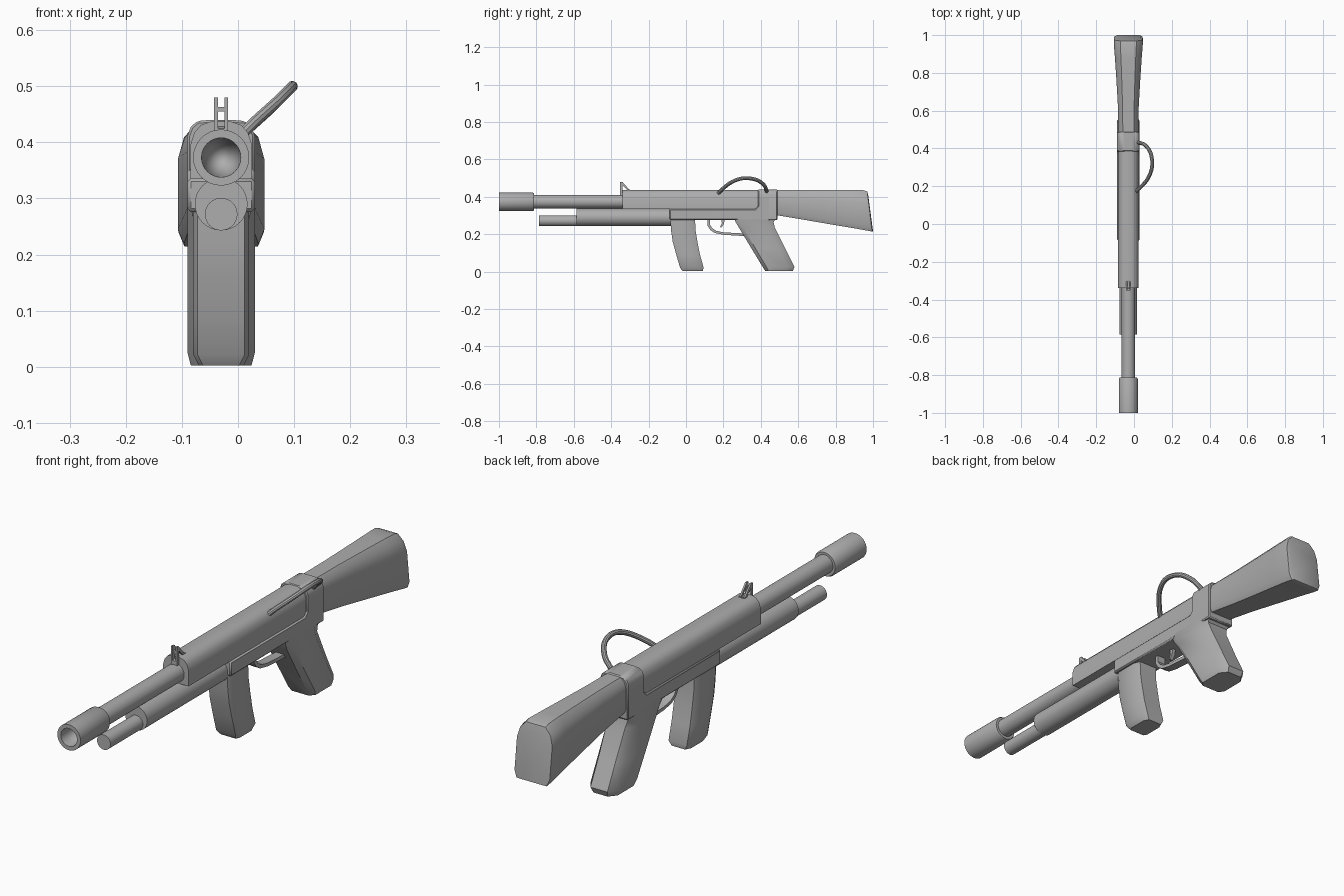
import bpy, bmesh, math
from mathutils import Vector

if "Cube" in bpy.data.objects:
    bpy.data.objects.remove(bpy.data.objects["Cube"])

CX = -0.03  # plane of symmetry
grey = bpy.data.materials.new("gunmetal_grey")
grey.diffuse_color = (0.42, 0.42, 0.42, 1)
grey.use_nodes = True
grey.node_tree.nodes["Principled BSDF"].inputs["Base Color"].default_value = grey.diffuse_color


def finish(name, bm, bevel=0, segs=2, angle=35):
    bmesh.ops.recalc_face_normals(bm, faces=bm.faces)
    me = bpy.data.meshes.new(name)
    bm.to_mesh(me)
    bm.free()
    ob = bpy.data.objects.new(name, me)
    bpy.context.collection.objects.link(ob)
    me.materials.append(grey)
    if bevel:
        m = ob.modifiers.new("bevel", 'BEVEL')
        m.width, m.segments, m.limit_method = bevel, segs, 'ANGLE'
        m.angle_limit = math.radians(30)
    bpy.ops.object.select_all(action='DESELECT')
    ob.select_set(True)
    bpy.context.view_layer.objects.active = ob
    bpy.ops.object.shade_smooth_by_angle(angle=math.radians(angle))
    return ob


def loft(name, rings, **kw):
    """Skin a list of equal-length point rings and cap both ends."""
    bm = bmesh.new()
    vs = [[bm.verts.new(p) for p in r] for r in rings]
    n = len(rings[0])
    for a, b in zip(vs, vs[1:]):
        for i in range(n):
            bm.faces.new((a[i], a[(i + 1) % n], b[(i + 1) % n], b[i]))
    bm.faces.new(vs[0])
    bm.faces.new(vs[-1])
    return finish(name, bm, **kw)


def lathe(name, profile, z, n=32):
    """Rings (y, radius) around a lengthwise axis at height z."""
    return loft(name, [[(CX + r * math.cos(2 * math.pi * i / n), y,
                         z + r * math.sin(2 * math.pi * i / n)) for i in range(n)]
                       for y, r in profile])


def side_plate(name, profile, half, cx=CX, **kw):
    """Side profile (y, z) extruded across x."""
    return loft(name, [[(cx + s * half, y, z) for y, z in profile] for s in (-1, 1)], **kw)


def section_y(y, half):
    """Mirrored cross-section of (half width, z) at y, given from bottom to top."""
    return [(CX + w, y, z) for w, z in half] + [(CX - w, y, z) for w, z in reversed(half)]


def section_z(z0, y0, z1, y1, w, c):
    """Chamfered section from front edge (y0, z0) to rear edge (y1, z1)."""
    half = [(w - c, 0), (w, .12), (w, .8), (w - c * 1.3, 1)]
    pts = [(CX + a, y0 + (y1 - y0) * t, z0 + (z1 - z0) * t) for a, t in half]
    return pts + [(2 * CX - x, y, z) for x, y, z in reversed(pts)]


def tube(name, pts, r, n=10):
    """Round tube through points, smoothed by Catmull-Rom interpolation."""
    p = [Vector(q) for q in pts]
    p = [2 * p[0] - p[1]] + p + [2 * p[-1] - p[-2]]
    path = []
    for i in range(1, len(p) - 2):
        a, b, c, d = p[i - 1:i + 3]
        for k in range(4):
            t = k / 4
            path.append(.5 * (2 * b + (c - a) * t + (2 * a - 5 * b + 4 * c - d) * t * t
                              + (3 * b - a - 3 * c + d) * t ** 3))
    path.append(p[-2])
    # stable frame from the path plane
    nrm = (path[len(path) // 2] - path[0]).cross(path[-1] - path[0]).normalized()
    rings = []
    for i, q in enumerate(path):
        tan = (path[min(i + 1, len(path) - 1)] - path[max(i - 1, 0)]).normalized()
        side = tan.cross(nrm).normalized()
        rings.append([q + r * (math.cos(2 * math.pi * j / n) * side
                               + math.sin(2 * math.pi * j / n) * nrm) for j in range(n)])
    return loft(name, rings)


# Barrel, hollow muzzle and lower tubes
lathe("barrel", [(-.84, .036), (-.30, .036)], .374)
lathe("muzzle", [(-.82, .03), (-.812, .046), (-.82, .05), (-1, .05), (-1, .035), (-.97, .034),
                 (-.94, .028), (-.92, .018), (-.912, .006)][1:], .373)
lathe("lower_tube", [(-.785, .029), (-.55, .029)], .272)
lathe("fore_end", [(-.585, .047), (-.06, .047)], .29)

# Upper receiver with rounded top
rec = [(.055, .335), (.055, .395), (.048, .417), (.036, .431), (.018, .437)]
loft("upper_receiver", [section_y(-.34, rec), section_y(.42, rec)])

# Lower receiver rails and rear block
low = [(-.088, .276), (.45, .276), (.45, .40), (.392, .40), (.385, .352), (.37, .336), (-.088, .336)]
side_plate("lower_receiver", low, .06, bevel=.006, segs=1)
blk = [(.06, .275), (.06, .412), (.054, .428), (.042, .438), (.02, .44)]
loft("rear_block", [section_y(.385, blk), section_y(.488, blk)], bevel=.004, segs=1)

# Shoulder stock, flared toward a slanted butt
def stock_section(y, top, bot, w, lean=0):
    h = top - bot
    half = [(w * .86, 0), (w, .12), (w, .70), (w * .86, .88), (w * .55, 1)]
    ring = section_y(y, [(a, bot + h * t) for a, t in half])
    return [(x, y - lean * (z - bot) / h, z) for x, y, z in ring]

loft("stock", [stock_section(.47, .436, .304, .053), stock_section(.62, .436, .279, .055),
               stock_section(.76, .436, .255, .063), stock_section(.88, .436, .235, .071),
               stock_section(.97, .435, .219, .077, .02),
               stock_section(.995, .428, .214, .076, .026),
               stock_section(1.0, .410, .216, .066, .026)], angle=40)

# Pistol grip
loft("pistol_grip", [section_z(.29, .255, .29, .488, .06, .006),
                     section_z(.265, .265, .265, .468, .06, .010),
                     section_z(.235, .283, .235, .475, .06, .016),
                     section_z(.12, .352, .12, .532, .06, .018),
                     section_z(.025, .410, .025, .580, .06, .018),
                     section_z(.002, .425, .002, .570, .054, .018)], angle=40)

# Curved magazine
mag = [(.29, -.084, .048), (.22, -.080, .051), (.16, -.071, .061), (.09, -.052, .075),
       (.022, -.032, .094)]
rings = [section_z(z, a, z, b, .050, .008) for z, a, b in mag]
loft("magazine", rings + [section_z(.002, -.018, .002, .090, .040, .008)], angle=40)

# Trigger guard and trigger
outer = [(.115, .28), (.115, .245), (.13, .222), (.155, .206), (.2, .197), (.31, .19)]
inner = [(.31, .204), (.2, .21), (.162, .218), (.142, .231), (.129, .249), (.129, .28)]
side_plate("trigger_guard", outer + inner, .018)
side_plate("trigger", [(.188, .28), (.192, .258), (.182, .238), (.19, .236), (.203, .256), (.207, .28)], .007)

# Carry loop, leaning outward to one side
tube("carry_loop", [(.004, .168, .411), (.03, .19, .437), (.07, .235, .473), (.092, .285, .495),
                    (.096, .335, .499), (.084, .385, .487), (.056, .42, .459),
                    (.022, .432, .428)], .010)

# Front sight: two braced posts, base and crossbar
for s, label in ((-1, "left"), (1, "right")):
    x = CX + s * .009
    side_plate("sight_post_" + label, [(-.352, .40), (-.352, .48), (-.34, .48), (-.30, .434), (-.312, .434),
                                       (-.340, .463), (-.340, .40)], .0035, cx=x)
side_plate("sight_base", [(-.352, .40), (-.352, .425), (-.30, .44), (-.30, .40)], .0125)
side_plate("sight_crossbar", [(-.351, .455), (-.351, .463), (-.341, .463), (-.341, .455)], .009)
